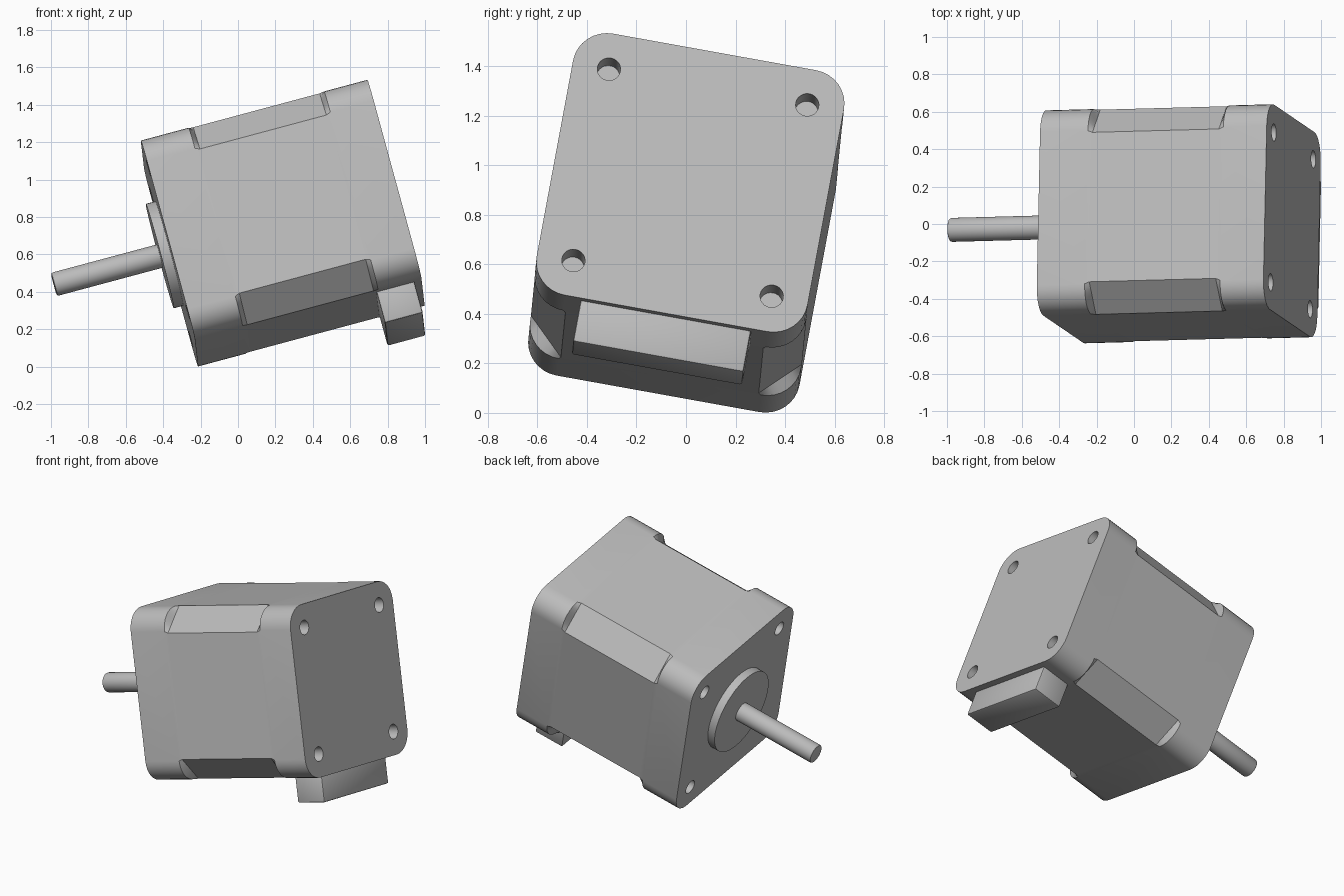
import bpy, bmesh, math
from mathutils import Matrix, Vector

if "Cube" in bpy.data.objects:
    bpy.data.objects.remove(bpy.data.objects["Cube"])

# One bare-metal grey
grey = bpy.data.materials.new("plain grey")
grey.use_nodes = True
grey.diffuse_color = (0.5, 0.5, 0.5, 1)
grey.node_tree.nodes["Principled BSDF"].inputs["Base Color"].default_value = (0.5, 0.5, 0.5, 1)

# Motor frame: local x runs along the shaft, origin at the centre of the rear face
axis = Vector((0.9655, 0.026, 0.2588)).normalized()
side = Vector((0.018, 0.984, -0.178))
side = (side - axis * side.dot(axis)).normalized()
up = axis.cross(side)
FRAME = Matrix((axis, side, up)).transposed().to_4x4()
FRAME.translation = (0.845, 0.0175, 0.93)

HALF, LENGTH = 0.556, 1.255
CORNER, CHAMFER, STEPS = 0.14, 0.15, 8
HOLE_POS, HOLE_R, HOLE_DEPTH = 0.407, 0.047, 0.12


def add_object(name, bm):
    bmesh.ops.recalc_face_normals(bm, faces=bm.faces)
    mesh = bpy.data.meshes.new(name)
    bm.to_mesh(mesh)
    bm.free()
    mesh.materials.append(grey)
    obj = bpy.data.objects.new(name, mesh)
    bpy.context.collection.objects.link(obj)
    obj.matrix_world = FRAME
    return obj


def activate(obj):
    bpy.ops.object.select_all(action='DESELECT')
    obj.select_set(True)
    bpy.context.view_layer.objects.active = obj


def smooth(obj):
    activate(obj)
    bpy.ops.object.shade_smooth_by_angle(angle=math.radians(30))


def add_cylinder(bm, x0, x1, radius, y=0, z=0, sides=32):
    place = Matrix.Translation(((x0 + x1) / 2, y, z)) @ Matrix.Rotation(math.pi / 2, 4, 'Y')
    bmesh.ops.create_cone(bm, cap_ends=True, segments=sides, radius1=radius,
                          radius2=radius, depth=abs(x1 - x0), matrix=place)


def bevel_rims(bm, width, segments):
    rims = [e for e in bm.edges if e.calc_face_angle(0) > 1]
    bmesh.ops.bevel(bm, geom=rims, offset=width, segments=segments,
                    profile=0.5, affect='EDGES')


def section(bm, x, chamfered):
    """Square ring with either round or cut-off corners."""
    ring = []
    for k in range(4):
        turn = Matrix.Rotation(k * math.pi / 2, 3, 'X')
        for i in range(STEPS + 1):
            t = i / STEPS
            if chamfered:
                y, z = HALF - CHAMFER * t, HALF - CHAMFER * (1 - t)
            else:
                a = t * math.pi / 2
                inner = HALF - CORNER
                y, z = inner + CORNER * math.cos(a), inner + CORNER * math.sin(a)
            ring.append(bm.verts.new(turn @ Vector((x, y, z))))
    return ring


# Body: round-cornered end caps with a cut-cornered middle
bm = bmesh.new()
stations = [(-LENGTH, False), (-0.99, False), (-0.965, True),
            (-0.265, True), (-0.24, False), (0, False)]
rings = [section(bm, x, cut) for x, cut in stations]
for r0, r1 in zip(rings, rings[1:]):
    for i in range(len(r0)):
        j = (i + 1) % len(r0)
        bm.faces.new((r0[i], r0[j], r1[j], r1[i]))
bm.faces.new(rings[0])
bm.faces.new(rings[-1])
body = add_object("motor_body", bm)

# Screw holes in both ends
bm = bmesh.new()
for y in (-HOLE_POS, HOLE_POS):
    for z in (-HOLE_POS, HOLE_POS):
        add_cylinder(bm, -HOLE_DEPTH, 0.05, HOLE_R, y, z, 24)
        add_cylinder(bm, -LENGTH - 0.05, -LENGTH + HOLE_DEPTH, HOLE_R, y, z, 24)
cutter = add_object("hole_cutter", bm)
cutter.hide_render = True
activate(body)
cut = body.modifiers.new("holes", 'BOOLEAN')
cut.operation = 'DIFFERENCE'
cut.solver = 'EXACT'
cut.object = cutter
bpy.ops.object.modifier_apply(modifier=cut.name)
bpy.data.objects.remove(cutter)
smooth(body)

# Round boss on the front face
bm = bmesh.new()
add_cylinder(bm, -LENGTH - 0.053, -LENGTH + 0.02, 0.289, sides=64)
smooth(add_object("front_boss", bm))

# Output shaft
bm = bmesh.new()
add_cylinder(bm, -1.895, -LENGTH, 0.064)
bevel_rims(bm, 0.012, 2)
smooth(add_object("shaft", bm))

# Cable socket below the rear end
bm = bmesh.new()
bmesh.ops.create_cube(bm, size=1, matrix=Matrix.Translation((-0.145, 0, -0.629))
                      @ Matrix.Diagonal((0.21, 0.7, 0.2, 1)))
bevel_rims(bm, 0.01, 2)
smooth(add_object("cable_socket", bm))
